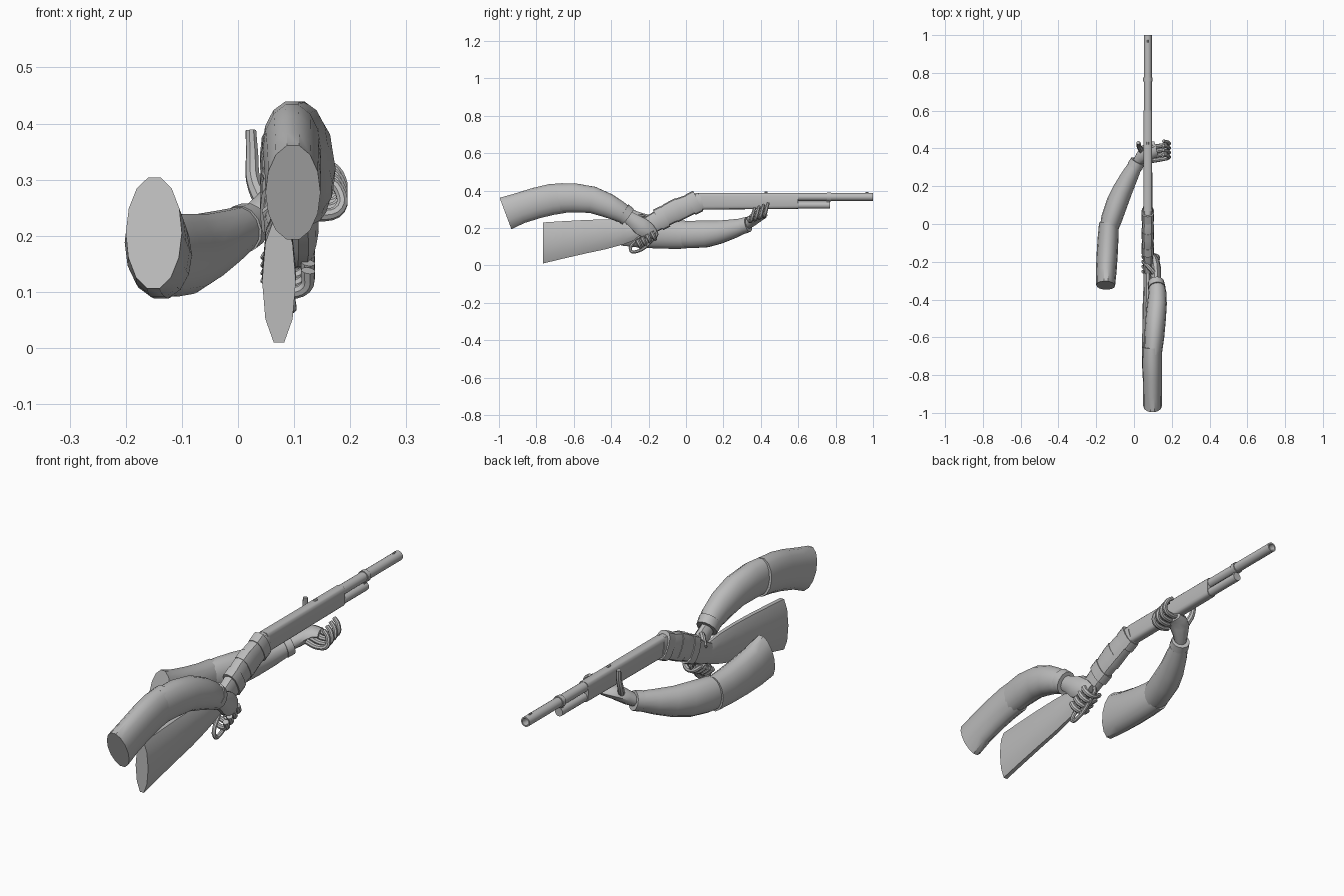
import bpy, bmesh, math
from mathutils import Vector

cube = bpy.data.objects.get("Cube")
if cube:
    bpy.data.objects.remove(cube, do_unlink=True)

GREY = (0.5, 0.5, 0.5, 1)
grey = bpy.data.materials.new("plain grey")
grey.use_nodes = True
grey.diffuse_color = GREY
grey.node_tree.nodes["Principled BSDF"].inputs["Base Color"].default_value = GREY
parts = []
GUN_X = 0.073


def finish(ob):
    ob.data.materials.append(grey)
    parts.append(ob)
    return ob


def loft(name, stations, sides=14, upright=False, power=1.0):
    """Skin elliptical rings (x, y, z, half width, half height) along a path."""
    bm = bmesh.new()
    rings = []
    centres = [Vector(s[:3]) for s in stations]
    for i, s in enumerate(stations):
        side, up = Vector((1, 0, 0)), Vector((0, 0, 1))
        if not upright:
            t = centres[min(i + 1, len(centres) - 1)] - centres[max(i - 1, 0)]
            side = t.cross(up).normalized()
            up = side.cross(t).normalized()
        ring = []
        for k in range(sides):
            a = 2 * math.pi * k / sides
            c, n = math.cos(a), math.sin(a)
            c = math.copysign(abs(c) ** power, c)
            n = math.copysign(abs(n) ** power, n)
            ring.append(bm.verts.new(centres[i] + side * c * s[3] + up * n * s[4]))
        rings.append(ring)
    for a, b in zip(rings, rings[1:]):
        for k in range(sides):
            j = (k + 1) % sides
            bm.faces.new((a[k], a[j], b[j], b[k]))
    bm.faces.new(rings[0])
    bm.faces.new(rings[-1])
    bmesh.ops.recalc_face_normals(bm, faces=bm.faces)
    me = bpy.data.meshes.new(name)
    bm.to_mesh(me)
    bm.free()
    ob = bpy.data.objects.new(name, me)
    bpy.context.collection.objects.link(ob)
    return finish(ob)


def gun_loft(name, rows, **kw):
    """Rows of (y, low z, high z, half width), centred on the gun."""
    return loft(name, [(GUN_X, y, (a + b) / 2, w, (b - a) / 2) for y, a, b, w in rows],
                upright=True, **kw)


def tube(name, points, radius, closed=False, tip=1.0):
    """Round tube through points, narrowing to the tip."""
    cu = bpy.data.curves.new(name, "CURVE")
    cu.dimensions = "3D"
    cu.resolution_u = 4
    cu.bevel_depth = radius
    cu.bevel_resolution = 2
    cu.use_fill_caps = True
    sp = cu.splines.new("BEZIER")
    sp.bezier_points.add(len(points) - 1)
    sp.use_cyclic_u = closed
    for i, (bp, p) in enumerate(zip(sp.bezier_points, points)):
        bp.co = p
        bp.handle_left_type = bp.handle_right_type = "AUTO"
        bp.radius = 1 + (tip - 1) * i / (len(points) - 1)
    ob = bpy.data.objects.new(name, cu)
    bpy.context.collection.objects.link(ob)
    bpy.ops.object.select_all(action="DESELECT")
    ob.select_set(True)
    bpy.context.view_layer.objects.active = ob
    bpy.ops.object.convert(target="MESH")
    ob = bpy.context.view_layer.objects.active
    ob.data.materials.clear()
    return finish(ob)


# Long gun: barrel with open muzzle, magazine tube, bands and fore-end
gun_loft("barrel", [(0.05, .345, .387, .021), (1, .345, .387, .021),
                    (1, .351, .381, .015), (.93, .351, .381, .015)], sides=16)
gun_loft("magazine_tube", [(.4, .303, .341, .019), (.77, .303, .341, .019)], sides=14)
gun_loft("fore_end", [(.07, .298, .388, .024), (.6, .302, .388, .023)], sides=16, power=.5)
gun_loft("barrel_band", [(.755, .341, .391, .025), (.775, .341, .391, .025)])
gun_loft("tube_cap", [(.75, .322, .35, .01), (.768, .322, .35, .01)], sides=8)
gun_loft("front_sight", [(.96, .385, .392, .004), (.975, .385, .394, .004)], sides=6)
gun_loft("rear_sight", [(.42, .385, .396, .006), (.435, .385, .396, .006)], sides=6)

# Wrapped receiver and stock
loft("receiver", [(GUN_X, y, z, w, h) for y, z, w, h in (
    (-.25, .19, .022, .045), (-.2, .212, .026, .05), (-.15, .24, .028, .052),
    (-.09, .277, .031, .058), (-.03, .303, .032, .06), (.03, .328, .031, .055),
    (.085, .343, .027, .046))], sides=12, power=.75)
for y, z in ((-.13, .252), (-.05, .295), (.045, .334)):
    loft("receiver_wrap", [(GUN_X, y + d * .02, z + d * .01, .034, .061) for d in (-1, 1)],
         sides=12, power=.75)
gun_loft("stock", [(-.765, .004, .235, .03), (-.66, .03, .241, .03), (-.54, .058, .247, .029),
                   (-.43, .082, .25, .027), (-.33, .11, .247, .023), (-.25, .14, .235, .022),
                   (-.18, .165, .235, .022)], sides=10)
tube("lever_loop", [(.085, -.16, .18), (.09, -.19, .125), (.095, -.26, .075),
                    (.095, -.295, .078), (.085, -.27, .13)], .009, closed=True)
tube("trigger", [(GUN_X, -.2, .17), (GUN_X, -.19, .145), (GUN_X, -.2, .12)], .006)

# Arm that holds the grip
loft("rear_upper_sleeve", [(.098, -.965, .277, .049, .092), (.098, -.89, .305, .05, .085),
                           (.097, -.8, .333, .051, .085), (.096, -.72, .352, .052, .085),
                           (.096, -.65, .36, .053, .082)])
loft("rear_forearm", [(.1, -.69, .358, .047, .079), (.107, -.6, .361, .053, .08),
                      (.115, -.5, .35, .054, .073), (.122, -.42, .32, .052, .066),
                      (.124, -.36, .29, .047, .057), (.118, -.315, .263, .04, .048)])
loft("rear_cuff", [(.121, -.34, .283, .046, .055), (.117, -.31, .26, .043, .052)])
loft("rear_hand", [(.117, -.32, .265, .025, .034), (.116, -.28, .238, .027, .04),
                   (.115, -.24, .208, .029, .05), (.11, -.2, .182, .026, .045),
                   (.1, -.17, .165, .018, .028)], sides=10)
for i in range(4):
    y, z = -.175 - .026 * i, .18 - .014 * i
    tube("rear_finger", [(.125, y - .01, z), (.12, y + .005, z - .03), (.085, y + .01, z - .038),
                         (.045, y, z - .012)], .013, tip=.75)
tube("rear_thumb", [(.115, -.27, .25), (.085, -.235, .262), (.05, -.2, .24)], .014, tip=.75)

# Arm that supports the fore-end
loft("front_upper_sleeve", [(-.15, -.325, .205, .05, .104), (-.147, -.25, .188, .055, .095),
                            (-.142, -.16, .175, .056, .087), (-.137, -.07, .166, .055, .08),
                            (-.133, .005, .163, .052, .076)])
loft("front_forearm", [(-.137, -.04, .163, .047, .07), (-.118, .03, .165, .056, .075),
                       (-.09, .11, .168, .057, .073), (-.06, .18, .178, .053, .063),
                       (-.025, .25, .195, .046, .052), (.012, .32, .215, .036, .039)])
loft("front_cuff", [(.005, .305, .211, .042, .044), (.02, .333, .219, .039, .041)])
loft("front_hand", [(.015, .325, .217, .025, .025), (.036, .35, .235, .032, .029),
                    (.062, .375, .256, .043, .03), (.09, .392, .268, .046, .026),
                    (.118, .4, .268, .038, .018)], sides=10)
for i in range(4):
    y, z = .335 + .024 * i, .237 + .009 * i
    tube("front_finger", [(.095, y, z + .015), (.145, y + .008, z), (.182, y + .016, z + .012),
                          (.18, y + .025, z + .045), (.155, y + .032, z + .068)],
         .0125, tip=.7)
tube("front_thumb", [(.045, .38, .255), (.027, .41, .3), (.025, .425, .345),
                     (.023, .43, .388)], .015, tip=.65)

# Smooth shading with sharp creases kept
bpy.ops.object.select_all(action="DESELECT")
for ob in parts:
    ob.select_set(True)
bpy.context.view_layer.objects.active = parts[0]
bpy.ops.object.shade_smooth_by_angle(angle=math.radians(40))
